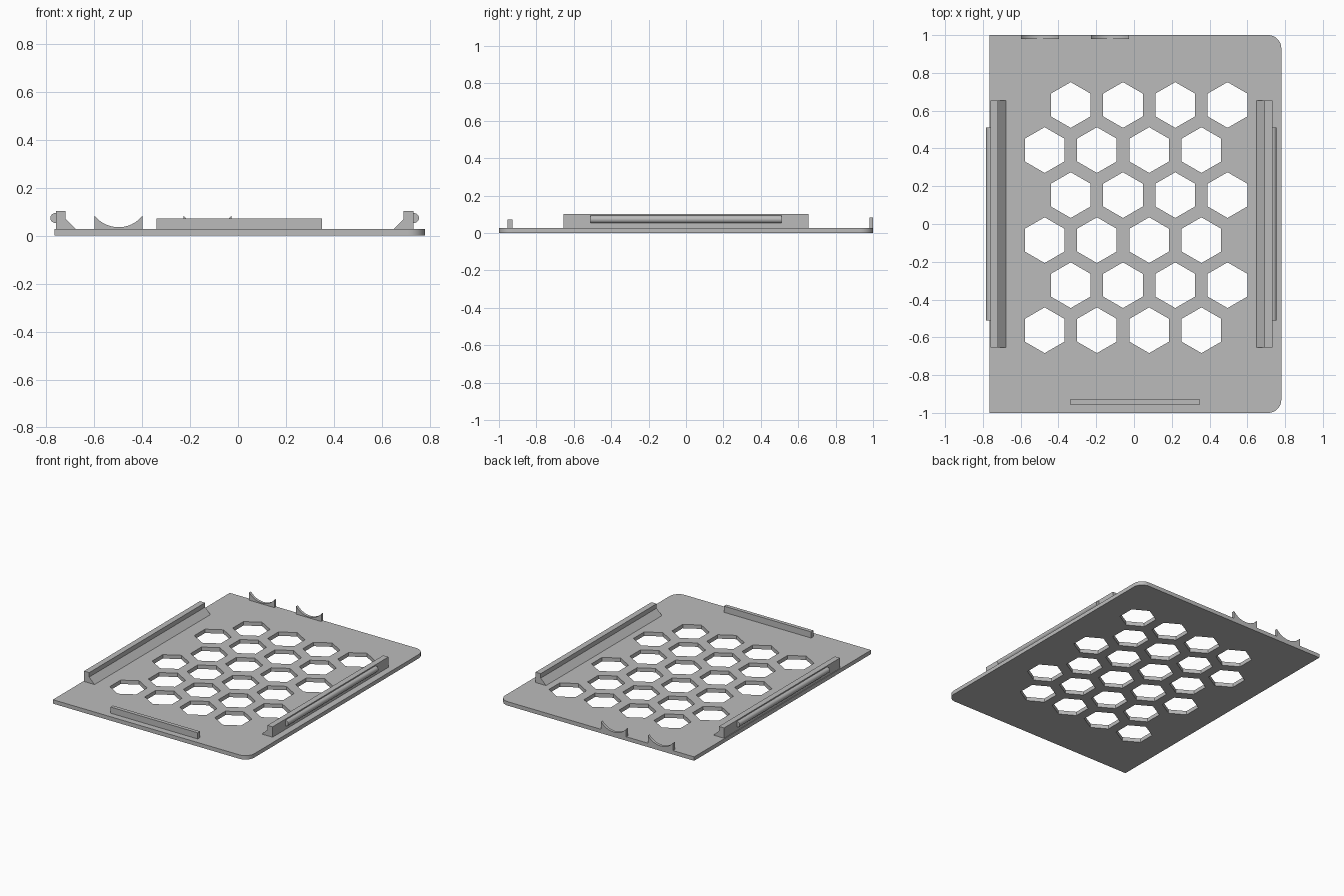
import bpy
from math import pi, sin, cos, radians
from mathutils import Matrix

cube = bpy.data.objects.get("Cube")
if cube:
    bpy.data.objects.remove(cube)

grey = bpy.data.materials.new("plain grey")
grey.use_nodes = True
COLOUR = (0.5, 0.5, 0.5, 1)
grey.diffuse_color = COLOUR
grey.node_tree.nodes["Principled BSDF"].inputs["Base Color"].default_value = COLOUR

# Maps profile x, profile y, extrusion to world axes
UP = Matrix.Identity(4)
ALONG_Y = Matrix(((1, 0, 0, 0), (0, 0, 1, 0), (0, 1, 0, 0), (0, 0, 0, 1)))


def arc(cx, cy, r, start, end, steps):
    """Points on an arc, angles in degrees."""
    angles = [radians(start + (end - start) * i / steps) for i in range(steps + 1)]
    return [(cx + r * cos(a), cy + r * sin(a)) for a in angles]


def extrude(name, loops, low, high, axes):
    """Extrude a filled outline (later loops are holes) between two levels."""
    curve = bpy.data.curves.new(name, "CURVE")
    curve.dimensions = "2D"
    curve.fill_mode = "BOTH"
    curve.extrude = (high - low) / 2
    for loop in loops:
        spline = curve.splines.new("POLY")
        spline.points.add(len(loop) - 1)
        for point, (x, y) in zip(spline.points, loop):
            point.co = (x, y, 0, 1)
        spline.use_cyclic_u = True
    obj = bpy.data.objects.new(name, curve)
    bpy.context.collection.objects.link(obj)
    bpy.ops.object.select_all(action="DESELECT")
    obj.select_set(True)
    bpy.context.view_layer.objects.active = obj
    bpy.ops.object.convert(target="MESH")
    obj = bpy.context.object
    mesh = obj.data
    mesh.transform(axes @ Matrix.Translation((0, 0, (low + high) / 2)))
    if axes.determinant() < 0:
        mesh.flip_normals()
    # Weld the caps to the walls
    weld = obj.modifiers.new("weld", "WELD")
    weld.merge_threshold = 0.0001
    bpy.ops.object.modifier_apply(modifier="weld")
    mesh.materials.clear()
    mesh.materials.append(grey)
    bpy.ops.object.shade_smooth_by_angle(angle=radians(25))
    return obj


# Base plate: two rounded corners on one side, staggered hexagon vents
LEFT, RIGHT, TOP, R = -0.765, 0.78, 0.028, 0.07
outline = [(LEFT, 1), (LEFT, -1)]
outline += arc(RIGHT - R, R - 1, R, -90, 0, 10)
outline += arc(RIGHT - R, 1 - R, R, 0, 90, 10)
vents = []
for row in range(6):
    first = -0.335 if row % 2 == 0 else -0.473
    for column in range(4):
        hexagon = arc(first + column * 0.2767, 0.63 - row * 0.2385, 0.121, 30, 330, 5)
        vents.append(hexagon)
extrude("vented_plate", [outline] + vents, 0, TOP, UP)

# Side rails with a sloped inner foot and a rounded outer latch bead
for name, side, wall in (("left", 1, 0.732), ("right", -1, 0.76)):
    profile = [(wall, TOP), (wall, 0.102), (wall - 0.041, 0.102),
               (wall - 0.041, 0.07), (wall - 0.083, TOP)]
    bead = [(wall - 0.005, 0.053)] + arc(wall + 0.002, 0.0735, 0.0205, -90, 90, 12)
    bead.append((wall - 0.005, 0.094))
    for part, shape, half in (("rail", profile, 0.655), ("latch_bead", bead, 0.51)):
        extrude(f"{name}_{part}", [[(side * x, z) for x, z in shape]], -half, half, ALONG_Y)

# Low stop strip along the front edge
strip = [(-0.34, TOP), (0.35, TOP), (0.35, 0.072), (-0.34, 0.072)]
extrude("front_strip", [strip], -0.955, -0.928, ALONG_Y)

# Two cradles with a concave top at the back edge
for name, x in (("right", -0.498), ("middle", -0.127)):
    cradle = [(x + 0.1, TOP), (x - 0.1, TOP)]
    cradle += arc(x, 0.163, 0.128, 180 + 38.6, 360 - 38.6, 16)
    extrude(f"{name}_back_cradle", [cradle], 0.98, 1, ALONG_Y)
